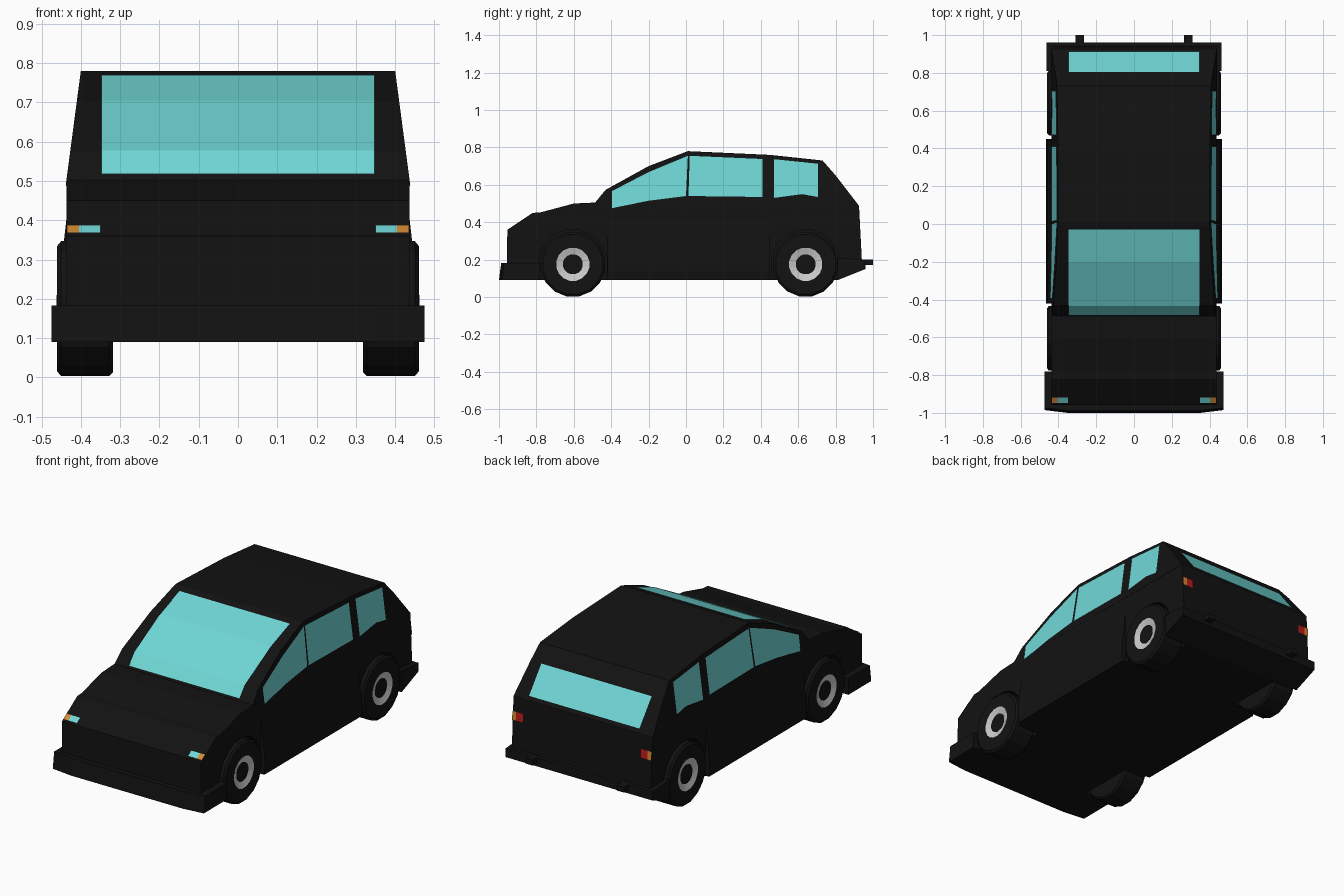
import bpy, bmesh, math

if "Cube" in bpy.data.objects:
    bpy.data.objects.remove(bpy.data.objects["Cube"])


def mat(name, rgb):
    m = bpy.data.materials.new(name)
    m.diffuse_color = (*rgb, 1)
    m.use_nodes = True
    m.node_tree.nodes["Principled BSDF"].inputs["Base Color"].default_value = m.diffuse_color
    return m


BLACK = mat("black paint", (0.006, 0.006, 0.006))
GLASS = mat("glass", (0.16, 0.68, 0.67))
AMBER = mat("amber lens", (0.65, 0.25, 0.03))
RED = mat("red lens", (0.5, 0.01, 0.01))


def make(name, verts, faces, material=None, solid=True):
    bm = bmesh.new()
    vs = [bm.verts.new(v) for v in verts]
    for f in faces:
        bm.faces.new([vs[i] for i in f])
    if solid:
        bmesh.ops.recalc_face_normals(bm, faces=bm.faces)
    me = bpy.data.meshes.new(name)
    bm.to_mesh(me)
    bm.free()
    ob = bpy.data.objects.new(name, me)
    bpy.context.collection.objects.link(ob)
    if material:
        me.materials.append(material)
    return ob


def loft(name, a, b, material=BLACK):
    """Closed solid between two matching outlines."""
    n = len(a)
    faces = [tuple(range(n)), tuple(range(n, 2 * n))]
    faces += [(i, (i + 1) % n, n + (i + 1) % n, n + i) for i in range(n)]
    return make(name, list(a) + list(b), faces, material)


def across(name, prof, width):
    """Side profile (y, z) spanned across the car; width depends on z."""
    return loft(name, [(-width(z), y, z) for y, z in prof],
                [(width(z), y, z) for y, z in prof])


def band(name, x0, x1, path, material):
    """Thin coloured strip following a (y, z) path."""
    n = len(path)
    verts = [(x0, y, z) for y, z in path] + [(x1, y, z) for y, z in path]
    return make(name, verts, [(i, n + i, n + i + 1, i + 1) for i in range(n - 1)],
                material, False)


def lathe(name, prof, pos, side, material, sides=16):
    """Revolve (x, r) profile about the axle; side is +1 or -1."""
    n = len(prof)
    verts, faces = [], []
    for k in range(sides):
        a = 2 * math.pi * (k + 0.5) / sides
        verts += [(side * x, pos[0] + r * math.cos(a), pos[1] + r * math.sin(a)) for x, r in prof]
    for k in range(sides):
        p, q = k * n, (k + 1) % sides * n
        faces += [(p + i, p + i + 1, q + i + 1, q + i) for i in range(n - 1)]
    faces += [[k * n + e for k in range(sides)] for e in (0, n - 1)]
    return make(name, verts, faces, material)


def cabin_w(z):
    return 0.437 - (z - 0.50) * 0.037 / 0.28


# Main bodies
lower = across("lower_body", [(-0.96, 0.09), (-0.955, 0.36), (-0.82, 0.45), (-0.78, 0.452),
                              (-0.60, 0.50), (-0.49, 0.505), (0.925, 0.49), (0.94, 0.20),
                              (0.81, 0.09)], lambda z: 0.437)
across("cabin", [(-0.49, 0.50), (-0.43, 0.573), (-0.20, 0.70), (0.01, 0.78), (0.45, 0.76),
                 (0.73, 0.73), (0.80, 0.65), (0.925, 0.488)], cabin_w)

# Bumpers
plan = [(-0.475, -0.78), (-0.475, -0.985), (-0.35, -1.0), (0.35, -1.0), (0.475, -0.985), (0.475, -0.78)]
loft("front_bumper", [(x, y, 0.09) for x, y in plan],
     [(x, y + (0.012 if y < -0.9 else 0), 0.183) for x, y in plan])
across("rear_bumper", [(0.81, 0.09), (0.96, 0.15), (0.96, 0.20), (0.81, 0.21)], lambda z: 0.462)

# Windscreen and rear window
band("windscreen", -0.347, 0.347, [(-0.484, 0.518), (-0.434, 0.577), (-0.202, 0.705), (-0.03, 0.770)], GLASS)
band("rear_window", 0.347, -0.347, [(0.804, 0.653), (0.914, 0.511)], GLASS)

side_windows = {
    "front_quarter_window": [(-0.395, 0.475), (-0.2, 0.515), (0.0, 0.54), (0.01, 0.755), (-0.2, 0.668), (-0.395, 0.567)],
    "door_window": [(0.013, 0.54), (0.41, 0.535), (0.41, 0.738), (0.02, 0.755)],
    "rear_quarter_window": [(0.47, 0.53), (0.62, 0.55), (0.705, 0.535), (0.705, 0.713), (0.47, 0.737)],
}
wheels = {"front": (-0.605, 0.175), "rear": (0.64, 0.175)}

for s, side in ((1, "right"), (-1, "left")):
    # Side glass
    for name, poly in side_windows.items():
        pts = [(s * (cabin_w(z) + 0.004), y, z) for y, z in poly]
        make(f"{side}_{name}", pts[::s], [range(len(pts))], GLASS, False)

    # Bulging door skin
    sec = [(0.42, 0.09), (0.46, 0.09), (0.465, 0.13), (0.46, 0.20), (0.437, 0.40), (0.42, 0.40)]
    loft(f"{side}_door_skin", [(s * x, -0.42, z) for x, z in sec], [(s * x, 0.45, z) for x, z in sec])

    # Lamps
    def lamp(name, a, b, path, material):
        lo, hi = sorted((s * a, s * b))
        if path[0][0] > 0:
            lo, hi = hi, lo
        band(f"{side}_{name}", lo, hi, path, material)

    nose = [(-0.947, 0.369), (-0.918, 0.388)]
    tail = [(0.935, 0.41), (0.938, 0.36)]
    lamp("headlamp", 0.35, 0.405, nose, GLASS)
    lamp("front_indicator", 0.405, 0.435, nose, AMBER)
    lamp("tail_lamp", 0.37, 0.413, tail, RED)
    lamp("rear_indicator", 0.413, 0.437, tail, AMBER)

    # Rear stub under the bumper
    box = [(0.265, 0.17), (0.31, 0.17), (0.31, 0.20), (0.265, 0.20)]
    loft(f"{side}_exhaust", [(s * x, 0.94, z) for x, z in box], [(s * x, 1.0, z) for x, z in box])

    # Wheels and the wells they sit in
    for end, pos in wheels.items():
        cut = lathe(f"{side}_{end}_well_cutter", [(0.305, 0.187), (0.6, 0.187)], pos, s, None)
        cut.hide_render = True
        cut.hide_viewport = True
        mod = lower.modifiers.new("well", "BOOLEAN")
        mod.operation = "DIFFERENCE"
        mod.solver = "EXACT"
        mod.object = cut
        lathe(f"{side}_{end}_tyre", [(0.318, 0.165), (0.328, 0.175), (0.45, 0.175), (0.46, 0.163),
                                     (0.46, 0.088), (0.44, 0.085)], pos, s, BLACK)
        lathe(f"{side}_{end}_rim", [(0.43, 0.09), (0.461, 0.09), (0.45, 0.052), (0.43, 0.052)], pos, s, None)
        lathe(f"{side}_{end}_hub", [(0.43, 0.054), (0.452, 0.054)], pos, s, BLACK)
